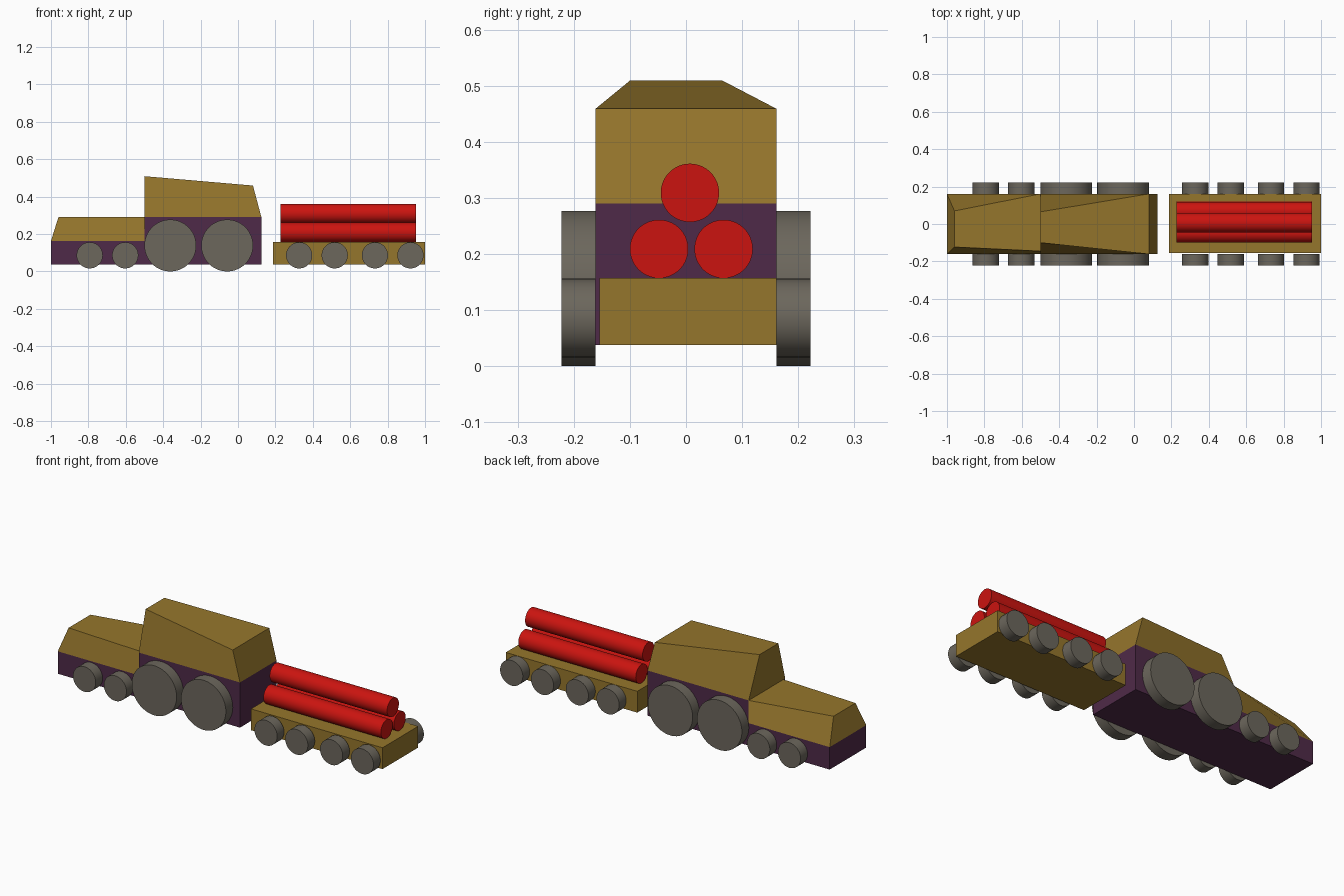
import bpy
import bmesh
from math import radians

if "Cube" in bpy.data.objects:
    bpy.data.objects.remove(bpy.data.objects["Cube"])


def material(name, rgb):
    m = bpy.data.materials.new(name)
    m.diffuse_color = (*rgb, 1)
    m.use_nodes = True
    m.node_tree.nodes["Principled BSDF"].inputs["Base Color"].default_value = m.diffuse_color
    return m


OCHRE = material("ochre", (0.30, 0.18, 0.025))
PURPLE = material("purple", (0.078, 0.023, 0.065))
RED = material("red", (0.60, 0.007, 0.005))
WHEEL = material("warm_grey", (0.15, 0.135, 0.108))
W = 0.161  # half width of the body


def loft(name, ring_a, ring_b, mat):
    """Closed solid between two matching outlines."""
    bm = bmesh.new()
    a = [bm.verts.new(p) for p in ring_a]
    b = [bm.verts.new(p) for p in ring_b]
    n = len(a)
    bm.faces.new(a)
    bm.faces.new(b)
    for i in range(n):
        j = (i + 1) % n
        bm.faces.new((a[i], a[j], b[j], b[i]))
    bmesh.ops.recalc_face_normals(bm, faces=bm.faces)
    mesh = bpy.data.meshes.new(name)
    bm.to_mesh(mesh)
    bm.free()
    mesh.materials.append(mat)
    obj = bpy.data.objects.new(name, mesh)
    bpy.context.collection.objects.link(obj)
    return obj


def extrude_y(name, profile, y0, y1, mat):
    """Side (x, z) profile extruded across the width."""
    return loft(name, [(x, y0, z) for x, z in profile],
                [(x, y1, z) for x, z in profile], mat)


def section(x_low, x_high, z_low, z_high, top_min, top_max):
    """Four-point cross-section: full-width bottom, chosen top edge."""
    return [(x_low, -W, z_low), (x_low, W, z_low),
            (x_high, top_max, z_high), (x_high, top_min, z_high)]


def cylinder(name, loc, r, length, rot, mat):
    bpy.ops.mesh.primitive_cylinder_add(vertices=64, radius=r, depth=length,
                                        location=loc, rotation=rot)
    obj = bpy.context.object
    obj.name = name
    obj.data.materials.append(mat)
    bpy.ops.object.shade_smooth_by_angle(angle=radians(30))
    return obj


# Stepped lower body
extrude_y("lower_body", [(-1, 0.038), (0.125, 0.038), (0.125, 0.29),
                         (-0.5, 0.29), (-0.5, 0.163), (-1, 0.163)],
          -W, W, PURPLE)

# Hood, narrowing towards its nose
loft("hood", section(-1, -0.96, 0.163, 0.29, -0.123, 0.07),
     section(-0.5, -0.5, 0.163, 0.29, -0.145, W), OCHRE)

# Cabin, with a roof that widens and drops towards the rear
loft("cabin", section(-0.5, -0.5, 0.29, 0.509, -0.10, 0.065),
     section(0.125, 0.08, 0.29, 0.459, -W, W), OCHRE)

# Trailer bed
extrude_y("trailer_bed", [(0.188, 0.038), (1, 0.038), (1, 0.157), (0.188, 0.157)],
          -0.154, W, OCHRE)

# Wheels: name, height, radius, x positions; repeated on both sides
WHEELS = [("front_wheel", 0.086, 0.07, (-0.793, -0.603)),
          ("cabin_wheel", 0.1385, 0.1385, (-0.362, -0.058)),
          ("trailer_wheel", 0.086, 0.07, (0.327, 0.517, 0.732, 0.922))]
for name, z, r, xs in WHEELS:
    for i, x in enumerate(xs, 1):
        for side, s in (("right", -1), ("left", 1)):
            cylinder(f"{name}_{i}_{side}", (x, s * 0.1915, z), r, 0.061,
                     (radians(90), 0, 0), WHEEL)

# Stacked cargo pipes
for i, (y, z) in enumerate([(-0.048, 0.209), (0.067, 0.209), (0.007, 0.309)], 1):
    cylinder(f"cargo_pipe_{i}", (0.5895, y, z), 0.052, 0.725,
             (0, radians(90), 0), RED)
